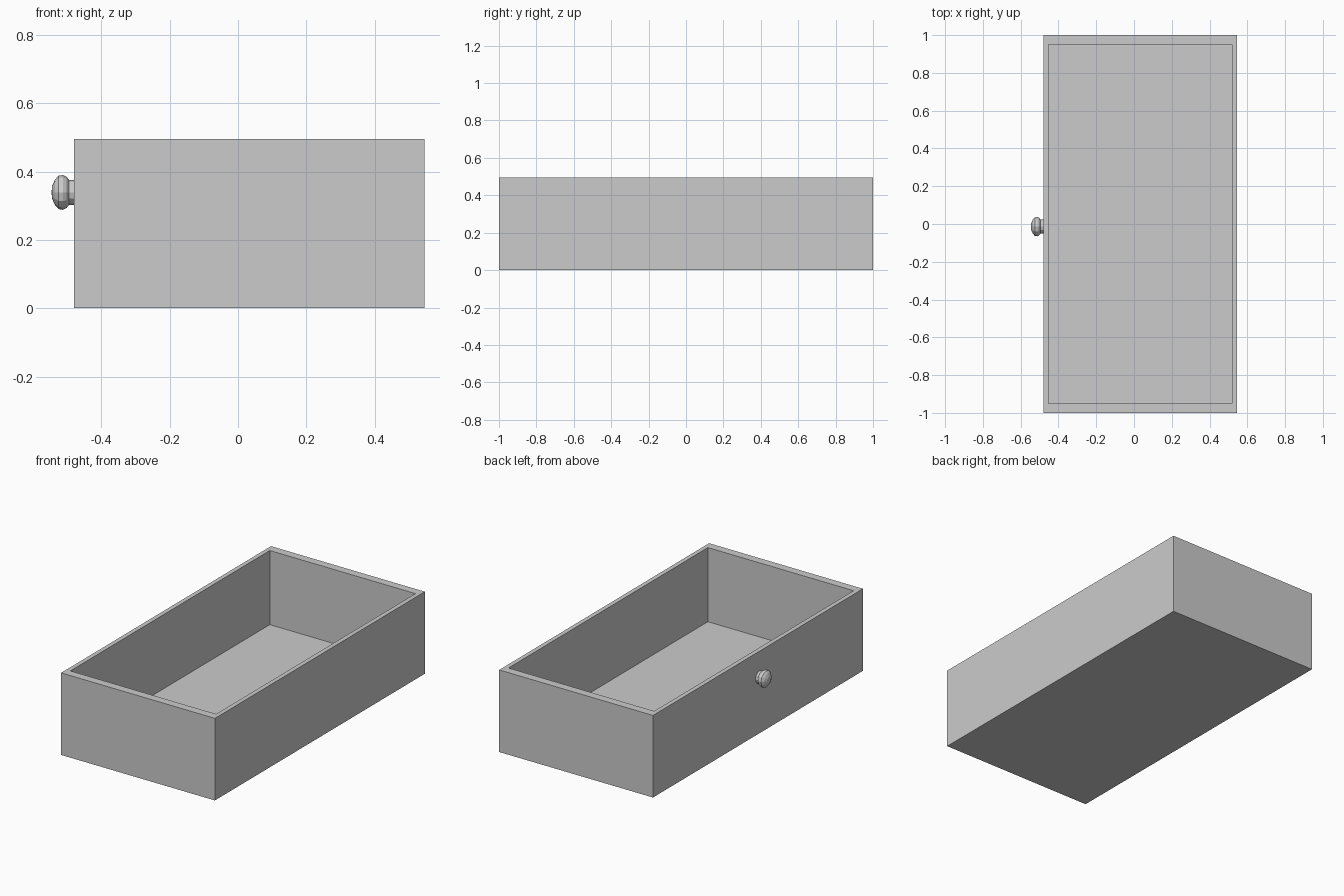
import bpy, bmesh
from math import radians
from mathutils import Vector, Matrix

if "Cube" in bpy.data.objects:
    bpy.data.objects.remove(bpy.data.objects["Cube"])


def finish(name, bm):
    bmesh.ops.recalc_face_normals(bm, faces=bm.faces)
    mesh = bpy.data.meshes.new(name)
    bm.to_mesh(mesh)
    bm.free()
    obj = bpy.data.objects.new(name, mesh)
    bpy.context.collection.objects.link(obj)
    return obj


# Drawer box: a block whose top is inset to the rim and pushed down to the floor
X0, X1, HEIGHT, FLOOR = -0.48, 0.546, 0.495, 0.048
RIM_X, RIM_Y = 0.027, 0.05
bm = bmesh.new()
bmesh.ops.create_cube(bm, size=1, matrix=Matrix.LocRotScale(
    Vector(((X0 + X1) / 2, 0, HEIGHT / 2)), None, Vector((X1 - X0, 2, HEIGHT))))
top = max(bm.faces, key=lambda f: f.calc_center_median().z)
bmesh.ops.inset_individual(bm, faces=[top], thickness=0.02)
for v in top.verts:
    v.co.x = X0 + RIM_X if v.co.x < 0 else X1 - RIM_X
    v.co.y = (1 - RIM_Y) * (1 if v.co.y > 0 else -1)
well = bmesh.ops.extrude_discrete_faces(bm, faces=[top])["faces"][0]
for v in well.verts:
    v.co.z = FLOOR
finish("drawer_box", bm)

# Round knob: (x, radius) profile spun about the x axis
CENTRE = Vector((0, -0.014, 0.339))
PROFILE = [(-0.546, 0), (-0.544, 0.019), (-0.536, 0.037), (-0.525, 0.049),
           (-0.512, 0.051), (-0.502, 0.046), (-0.495, 0.037), (-0.475, 0.037)]
bm = bmesh.new()
pts = [bm.verts.new(CENTRE + Vector((x, 0, r))) for x, r in PROFILE]
edges = [bm.edges.new(pair) for pair in zip(pts, pts[1:])]
bmesh.ops.spin(bm, geom=pts + edges, cent=CENTRE, axis=(1, 0, 0),
               angle=radians(360), steps=12)
bmesh.ops.remove_doubles(bm, verts=bm.verts, dist=0.0005)
finish("knob", bm)
